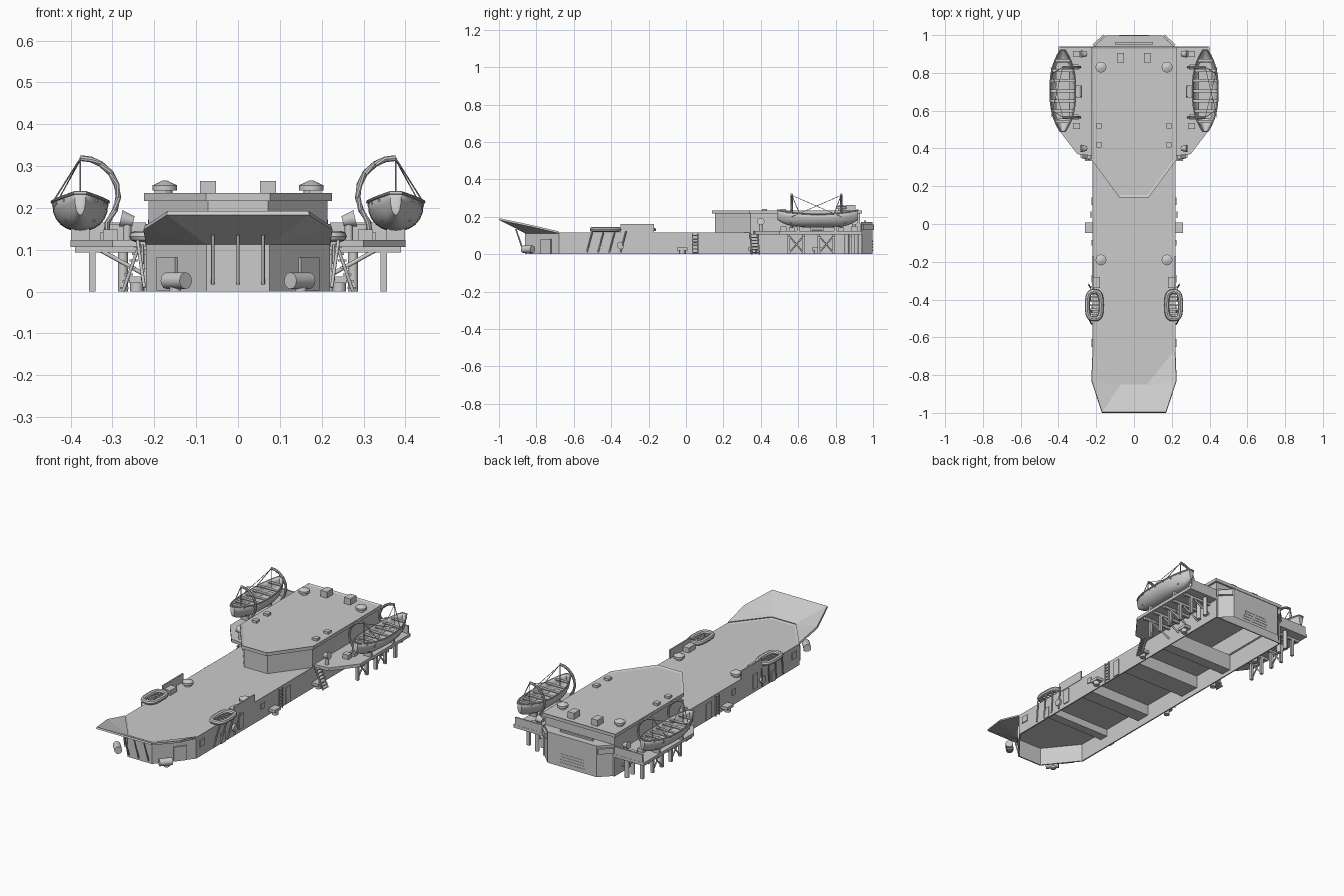
import bpy, bmesh, math
from mathutils import Vector

if "Cube" in bpy.data.objects:
    bpy.data.objects.remove(bpy.data.objects["Cube"])

grey = bpy.data.materials.new("plain_grey")
grey.use_nodes = True
grey.diffuse_color = (0.6, 0.6, 0.6, 1)
grey.node_tree.nodes["Principled BSDF"].inputs["Base Color"].default_value = (0.6, 0.6, 0.6, 1)


def finish(name, bm, smooth=False, thick=0):
    bmesh.ops.recalc_face_normals(bm, faces=bm.faces)
    mesh = bpy.data.meshes.new(name)
    bm.to_mesh(mesh)
    bm.free()
    mesh.materials.append(grey)
    ob = bpy.data.objects.new(name, mesh)
    bpy.context.collection.objects.link(ob)
    if thick:
        mod = ob.modifiers.new("thickness", "SOLIDIFY")
        mod.thickness = thick
        mod.offset = -1
    if smooth:
        bpy.ops.object.select_all(action="DESELECT")
        ob.select_set(True)
        bpy.context.view_layer.objects.active = ob
        bpy.ops.object.shade_smooth_by_angle(angle=math.radians(40))
    return ob


def box(name, centre, size, turn=0):
    bm = bmesh.new()
    bmesh.ops.create_cube(bm, size=1)
    bmesh.ops.scale(bm, vec=size, verts=bm.verts)
    ob = finish(name, bm)
    ob.location = centre
    ob.rotation_euler.z = turn
    return ob


def prism(name, pts, z0, z1, top=True, bottom=True, rim=0, thick=0):
    bm = bmesh.new()
    lo = [bm.verts.new((x, y, z0)) for x, y in pts]
    hi = [bm.verts.new((x, y, z1)) for x, y in pts]
    for i in range(len(pts)):
        j = (i + 1) % len(pts)
        bm.faces.new((lo[i], lo[j], hi[j], hi[i]))
    if bottom:
        bm.faces.new(lo[::-1])
    if top:
        cap = bm.faces.new(hi)
        if rim:
            bmesh.ops.recalc_face_normals(bm, faces=bm.faces)
            bmesh.ops.inset_region(bm, faces=[cap], thickness=rim)
            bmesh.ops.translate(bm, vec=(0, 0, -0.005), verts=cap.verts)
    return finish(name, bm, thick=thick)


def both(half):
    """Close a right-hand outline with its mirror image."""
    return half + [(-x, y) for x, y in reversed(half)]


def rod(name, a, b, r, r2=None, sides=12):
    a, b = Vector(a), Vector(b)
    bm = bmesh.new()
    bmesh.ops.create_cone(bm, cap_ends=True, segments=sides, radius1=r,
                          radius2=r if r2 is None else r2, depth=(b - a).length)
    ob = finish(name, bm, smooth=sides > 6)
    ob.location = (a + b) / 2
    ob.rotation_mode = "QUATERNION"
    ob.rotation_quaternion = (b - a).to_track_quat("Z", "Y")
    return ob


def tube(name, pts, r, closed=False, sides=8):
    pts = [Vector(p) for p in pts]
    n = len(pts)
    bm = bmesh.new()
    rings = []
    for i, p in enumerate(pts):
        before = pts[i - 1] if closed or i else p
        after = pts[(i + 1) % n] if closed or i < n - 1 else p
        q = (after - before).to_track_quat("Z", "Y")
        rings.append([bm.verts.new(p + q @ Vector((r * math.cos(k * math.tau / sides),
                     r * math.sin(k * math.tau / sides), 0))) for k in range(sides)])
    for i in range(n if closed else n - 1):
        # match ring starts so a turning path does not twist
        a, b = rings[i], rings[(i + 1) % n]
        s = min(range(sides), key=lambda k: (a[0].co - b[k].co).length)
        for k in range(sides):
            bm.faces.new((a[k], a[(k + 1) % sides], b[(k + 1 + s) % sides], b[(k + s) % sides]))
    if not closed:
        bm.faces.new(rings[0])
        bm.faces.new(rings[-1])
    return finish(name, bm, smooth=True)


def vent(name, x, y, z):
    rod(name + "_stem", (x, y, z), (x, y, z + 0.014), 0.018)
    rod(name + "_cap", (x, y, z + 0.012), (x, y, z + 0.024), 0.029)
    rod(name + "_crown", (x, y, z + 0.024), (x, y, z + 0.035), 0.029, 0.006)


# Hull walls, deck and inner bulkheads
hull = [(0.075, -0.86), (0.22, -0.68), (0.22, 0.94)]
prism("hull_walls", both(hull), 0, 0.112, top=False, bottom=False, thick=0.008)
prism("main_deck", both([(0.075, -0.86), (0.22, -0.68), (0.22, 0.5)]), 0.1, 0.117, rim=0.012)
for y, depth, low in ((-0.5, 0.05, 0.06), (-0.18, 0.08, 0.04), (0.2, 0.12, 0.03), (0.5, 0.06, 0.02)):
    box("bulkhead", (0, y, (low + 0.11) / 2), (0.43, depth, 0.11 - low))

# Raised bow flare
bm = bmesh.new()
v = {}
for s in (-1, 1):
    for key, p in (("side", (0.22, -0.68, 0.112)), ("foot", (0.075, -0.86, 0.112)),
                   ("wing", (0.226, -0.83, 0.147)), ("tip", (0.17, -1, 0.183))):
        v[key, s] = bm.verts.new((s * p[0], p[1], p[2]))
    bm.faces.new((v["side", s], v["wing", s], v["foot", s]))
    bm.faces.new((v["wing", s], v["tip", s], v["foot", s]))
bm.faces.new([v[k] for k in (("foot", -1), ("foot", 1), ("tip", 1), ("tip", -1))])
finish("bow_flare", bm, thick=0.01)
for x in (-0.06, 0, 0.06):
    rod("bow_strut", (x, -0.87, 0.018), (x, -0.91, 0.135), 0.004)

# Deckhouse with its rimmed roof
prism("deckhouse_walls", both([(0.072, 0.155), (0.214, 0.345), (0.214, 0.93)]), 0.11, 0.22,
      top=False, bottom=False, thick=0.008)
prism("deckhouse_roof", both([(0.077, 0.14), (0.225, 0.34), (0.225, 0.94)]), 0.217, 0.235, rim=0.014)

# Stern bay with recessed steps
prism("stern_bay", both([(0.215, 0.935), (0.15, 0.998)]), 0, 0.172, bottom=False)
box("stern_sill", (0, 0.957, 0.176), (0.2, 0.012, 0.01))
for i in range(4):
    box("stern_step", (0, 0.997, 0.02 + i * 0.016), (0.16 - 0.02 * (i // 2), 0.005, 0.008))

# Roof fittings and deck fittings on both sides
for s in (-1, 1):
    vent("roof_vent", s * 0.175, 0.83, 0.23)
    vent("deck_vent", s * 0.175, -0.19, 0.112)
    box("roof_locker", (s * 0.072, 0.88, 0.247), (0.038, 0.052, 0.034))
    for y in (0.42, 0.52):
        box("roof_hatch", (s * 0.185, y, 0.235), (0.028, 0.028, 0.016))
    box("deck_screen", (s * 0.219, -0.26, 0.135), (0.007, 0.18, 0.052))
    box("deck_locker", (s * 0.197, -0.31, 0.125), (0.036, 0.06, 0.028))
    box("stern_vane", (s * 0.187, 0.972, 0.145), (0.08, 0.012, 0.03), -s * 0.77)

    # Oval life raft with a slatted floor
    ring = []
    for k in range(24):
        a = k * math.tau / 24
        c, d = math.cos(a), math.sin(a)
        ring.append((s * 0.21 + 0.037 * math.copysign(abs(c) ** 0.6, c),
                     -0.43 + 0.072 * math.copysign(abs(d) ** 0.7, d), 0.132))
    tube("life_raft", ring, 0.013, closed=True)
    for k in range(-2, 3):
        box("raft_slat", (s * 0.21, -0.43 + k * 0.022, 0.126), (0.07, 0.01, 0.005))
    for y in (-0.53, -0.47, -0.41, -0.35):
        rod("raft_brace", (s * 0.224, y, 0.01), (s * 0.24, y + 0.03, 0.122), 0.004)

    # Hull side details
    for y, w, z, h in ((-0.45, 0.035, 0.03, 0.06), (0.12, 0.04, 0.05, 0.09), (-0.63, 0.04, 0.072, 0.036),
                       (-0.29, 0.04, 0.06, 0.08), (-0.1, 0.03, 0.072, 0.03)):
        box("side_panel", (s * 0.221, y, z), (0.008, w, h))
    rod("side_wheel", (s * 0.218, -0.35, 0.047), (s * 0.232, -0.35, 0.047), 0.02)
    for y in (0.035, 0.065):
        rod("ladder_rail", (s * 0.228, y, 0), (s * 0.228, y, 0.112), 0.003)
    for i in range(6):
        rod("ladder_rung", (s * 0.228, 0.035, 0.01 + i * 0.018), (s * 0.228, 0.065, 0.01 + i * 0.018), 0.003)
    for y in (-0.02, 0.36, 0.7):
        rod("bollard", (s * 0.242, y, 0), (s * 0.242, y, 0.026), 0.016)
        box("bollard_head", (s * 0.24, y, 0.028), (0.038, 0.055, 0.016))
    box("bow_door", (s * 0.168, -0.747, 0.042), (0.07, 0.012, 0.08), s * 0.893)
    rod("bow_bollard", (s * 0.15, -0.84, 0), (s * 0.15, -0.84, 0.026), 0.014)
    rod("bow_drum", (s * 0.125, -0.87, 0.026), (s * 0.17, -0.82, 0.026), 0.02)

    # Side platform, back screen and trestles
    outline = [(0.21, 0.36), (0.3, 0.37), (0.4, 0.5), (0.4, 0.94), (0.21, 0.94)]
    prism("side_platform", [(s * x, y) for x, y in outline], 0.106, 0.123)
    box("platform_screen", (s * 0.305, 0.935, 0.143), (0.17, 0.008, 0.045))
    for y in (0.55, 0.63, 0.71, 0.79, 0.88):
        box("platform_leg", (s * 0.348, y, 0.053), (0.016, 0.014, 0.106))
        rod("platform_knee", (s * 0.222, y, 0.04), (s * 0.34, y, 0.105), 0.005)
        box("platform_beam", (s * 0.305, y, 0.1), (0.17, 0.014, 0.014))
    for y in (0.55, 0.71):
        for a, b in ((0.005, 0.1), (0.1, 0.005)):
            rod("trestle_brace", (s * 0.348, y, a), (s * 0.348, y + 0.08, b), 0.004)
    for y in (0.86, 0.91):
        rod("platform_pile", (s * 0.275, y, 0), (s * 0.275, y, 0.106), 0.012)

    # Stairs up to the platform
    for y in (0.352, 0.392):
        rod("stair_rail", (s * 0.275, y, 0), (s * 0.235, y - 0.01, 0.115), 0.004)
    for i in range(7):
        t = (i + 0.5) / 7
        box("stair_tread", (s * (0.275 - 0.04 * t), 0.372 - 0.01 * t, 0.115 * t), (0.02, 0.04, 0.005))

    # Platform fittings: cowl vents, winch and lockers
    for y in (0.4, 0.9):
        rod("cowl_stem", (s * 0.265, y, 0.12), (s * 0.265, y, 0.165), 0.01)
        rod("cowl_mouth", (s * 0.25, y, 0.168), (s * 0.28, y, 0.175), 0.012, 0.02)
    rod("winch_drum", (s * 0.295, 0.67, 0.14), (s * 0.295, 0.73, 0.14), 0.018)
    for y in (0.67, 0.73):
        box("winch_side", (s * 0.295, y, 0.142), (0.04, 0.008, 0.04))
    for y in (0.52, 0.9):
        box("platform_locker", (s * 0.305, y, 0.135), (0.036, 0.032, 0.026))

    # Open lifeboat: lofted shell, gunwale, thwarts
    bm = bmesh.new()
    rows, edge = [], []
    for i in range(17):
        t = -1 + i / 8
        w = 0.067 * (1 - 0.8 * abs(t) ** 2.6)
        gun, keel = 0.214 + 0.022 * t * t, 0.143 + 0.04 * t ** 4
        row = []
        for k in range(13):
            a = math.pi * k / 12
            row.append((s * 0.377 + w * math.cos(a), 0.705 + 0.215 * t,
                        gun - (gun - keel) * math.sin(a) ** 0.8))
        edge.append((row[0], row[-1]))
        rows.append([bm.verts.new(p) for p in row])
    for a, b in zip(rows, rows[1:]):
        for k in range(12):
            bm.faces.new((a[k], a[k + 1], b[k + 1], b[k]))
    bm.faces.new(rows[0])
    bm.faces.new(rows[-1])
    finish("lifeboat_shell", bm, smooth=True, thick=0.004)
    tube("lifeboat_gunwale", [e[0] for e in edge] + [e[1] for e in reversed(edge)], 0.004, closed=True)
    for i in (2, 4, 6, 8, 10, 12, 14):
        wide = abs(edge[i][0][0] - edge[i][1][0])
        box("lifeboat_thwart", (s * 0.377, edge[i][0][1], edge[i][0][2] - 0.008), (wide, 0.016, 0.006))
    box("lifeboat_floor", (s * 0.377, 0.705, 0.17), (0.07, 0.3, 0.005))

    # Curved davits, falls and cross stays
    for y in (0.565, 0.83):
        arc = [(0.315, 0.12), (0.312, 0.165), (0.294, 0.195), (0.286, 0.225), (0.29, 0.255),
               (0.304, 0.283), (0.328, 0.305), (0.352, 0.316), (0.377, 0.319)]
        tube("davit", [(s * x, y, z) for x, z in arc], 0.007)
        rod("davit_fall", (s * 0.377, y, 0.32), (s * 0.377, y, 0.2), 0.002, sides=6)
        rod("davit_guy", (s * 0.377, y, 0.318), (s * 0.44, y + (0.705 - y) * 0.3, 0.218), 0.002, sides=6)
        rod("davit_stay", (s * 0.377, y, 0.315), (s * 0.44, 1.395 - y, 0.2), 0.0015, sides=6)
        box("davit_foot", (s * 0.312, y, 0.132), (0.034, 0.03, 0.02))
        box("boat_chock", (s * 0.377, y + (0.705 - y) * 0.25, 0.137), (0.045, 0.014, 0.036))
